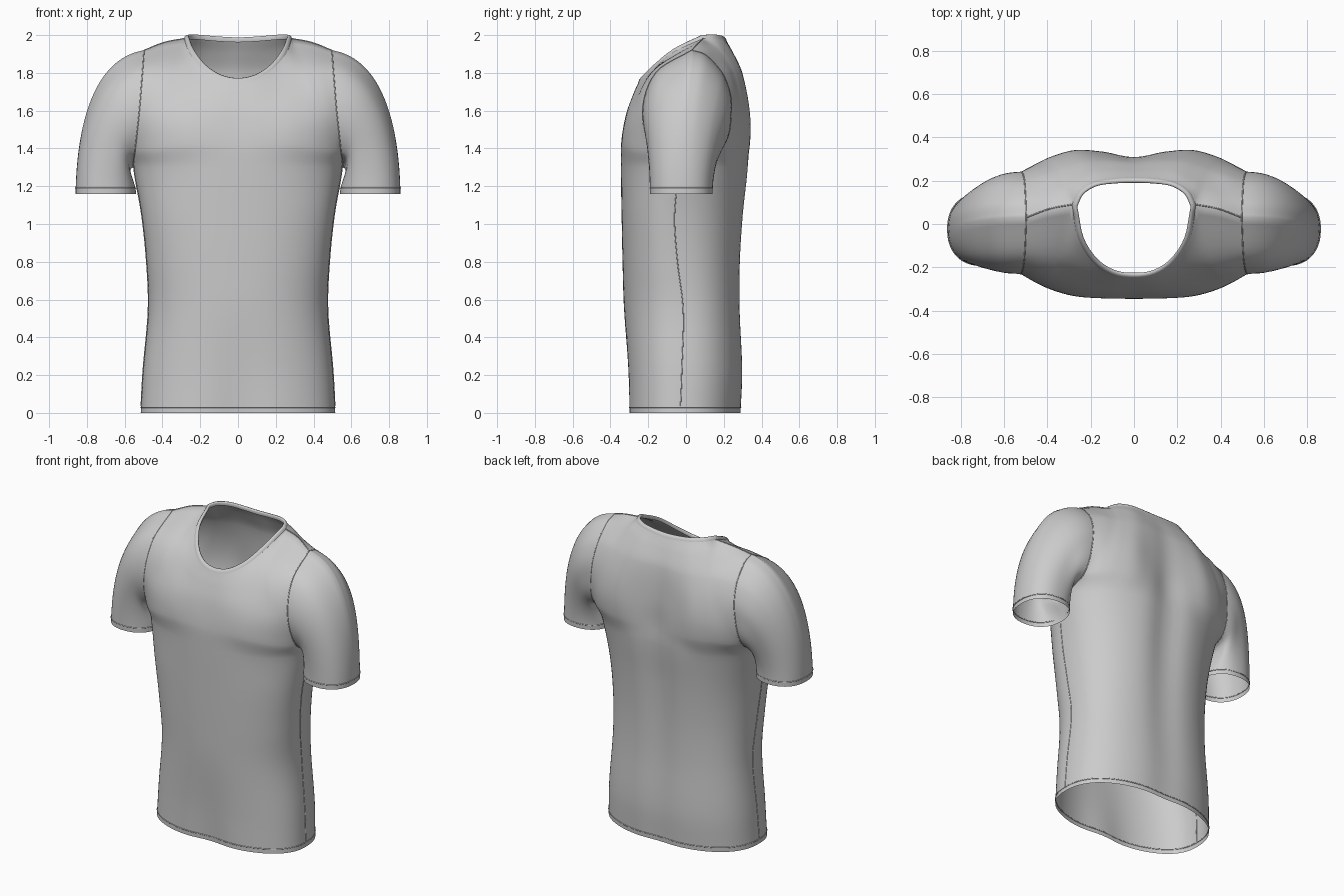
import bpy, bmesh, math
from mathutils import Vector as V

if "Cube" in bpy.data.objects:
    bpy.data.objects.remove(bpy.data.objects["Cube"])

COLS, STEP = 24, 6   # columns per half panel, rows between key sections


def smooth_path(keys, knots, n):
    """Smooth interpolation through points (or whole rows) at given knots."""
    def slope(i):
        a, b = max(i - 1, 0), min(i + 1, len(keys) - 1)
        return (keys[b] - keys[a]) / (knots[b] - knots[a])
    out = []
    for i in range(len(keys) - 1):
        h = knots[i + 1] - knots[i]
        for s in range(n):
            out.append(hermite(keys[i], keys[i + 1], slope(i) * h, slope(i + 1) * h, s / n))
    return out + [keys[-1].copy()]


def hermite(p, q, tp, tq, t):
    return (p * (2*t**3 - 3*t*t + 1) + tp * (t**3 - 2*t*t + t)
            + q * (3*t*t - 2*t**3) + tq * (t**3 - t*t))


def row(pts, n, mirrored=True):
    """Half row starting on the centre line; its mirror image steers the start."""
    pts = [V(p) for p in pts]
    if not mirrored:
        return smooth_path(pts, list(range(len(pts))), n)
    full = [V((-pts[1].x, pts[1].y, pts[1].z))] + pts
    return smooth_path(full, list(range(len(full))), n)[n:]


def add_grid(bm, rows, closed=False):
    vs = [[bm.verts.new(p) for p in r] for r in rows]
    n = len(rows[0])
    for a, b in zip(vs, vs[1:]):
        for j in range(n if closed else n - 1):
            k = (j + 1) % n
            bm.faces.new((a[j], a[k], b[k], b[j]))


def finish(name, bm, mirror=False):
    bmesh.ops.remove_doubles(bm, verts=bm.verts, dist=0.0004)
    bmesh.ops.recalc_face_normals(bm, faces=bm.faces)
    for f in bm.faces:
        f.smooth = True
    me = bpy.data.meshes.new(name)
    bm.to_mesh(me)
    bm.free()
    ob = bpy.data.objects.new(name, me)
    bpy.context.collection.objects.link(ob)
    if mirror:
        m = ob.modifiers.new("mirror", "MIRROR")
        m.use_clip = True
    return ob


def seam(name, pts, closed=False):
    """Thin raised stitch line on both halves of the shirt."""
    cu = bpy.data.curves.new(name, "CURVE")
    cu.dimensions = "3D"
    cu.bevel_depth, cu.bevel_resolution = 0.003, 1
    for sx in (1, -1):
        sp = cu.splines.new("POLY")
        sp.points.add(len(pts) - 1)
        for q, p in zip(sp.points, pts):
            q.co = (sx * p.x, p.y, p.z, 1)
        sp.use_cyclic_u = closed
    ob = bpy.data.objects.new(name, cu)
    bpy.context.collection.objects.link(ob)


# Lower torso sections: z, half width, front y, back y, side seam y, front dip, back groove
LOWER = [(0, .515, -.312, .297, -.03, .025, .012), (.22, .503, -.314, .307, -.022, .012, .015),
         (.55, .475, -.328, .295, -.015, 0, .02), (.8, .484, -.336, .298, -.045, 0, .025),
         (1.05, .51, -.341, .315, -.06, 0, .032), (1.3, .552, -.345, .34, -.03, 0, .035)]


def section(z, w, f, b, s, dip, groove, back):
    pts = []
    for j in range(COLS + 1):
        a = j / COLS * math.pi / 2
        x = w * math.sin(a) ** .85
        y = s + ((b if back else f) - s) * max(math.cos(a), 0) ** .85
        y += -groove * math.exp(-(x / .11) ** 2) if back else dip * math.exp(-(x / .13) ** 2)
        pts.append(V((x, y, z)))
    return pts


# Upper torso: chest, armhole and neckline rows from centre to sleeve seam
SHOULDER = [(.285, .09, 1.982), (.39, .07, 1.962), (.497, .03, 1.92)]
FRONT = [[(0, -.343, 1.42), (.14, -.343, 1.42), (.275, -.333, 1.42), (.39, -.3, 1.41),
          (.47, -.255, 1.4), (.525, -.205, 1.395), (.545, -.17, 1.385)],
         [(0, -.318, 1.57), (.13, -.32, 1.57), (.26, -.31, 1.58), (.36, -.29, 1.59),
          (.43, -.268, 1.6), (.48, -.25, 1.6), (.523, -.23, 1.59)],
         [(0, -.284, 1.675), (.115, -.278, 1.685), (.225, -.24, 1.73), (.31, -.2, 1.78),
          (.36, -.175, 1.81), (.43, -.168, 1.81), (.506, -.16, 1.8)]]
BACK = [[(0, .305, 1.42), (.14, .333, 1.42), (.275, .335, 1.42), (.39, .3, 1.42),
         (.47, .255, 1.41), (.525, .205, 1.4), (.545, .178, 1.385)],
        [(0, .308, 1.6), (.13, .326, 1.6), (.26, .337, 1.6), (.36, .312, 1.6),
         (.43, .283, 1.6), (.48, .262, 1.6), (.523, .24, 1.6)],
        [(0, .288, 1.8), (.115, .297, 1.8), (.225, .295, 1.8), (.31, .27, 1.8),
         (.36, .25, 1.8), (.43, .227, 1.8), (.506, .203, 1.78)],
        [(0, .25, 1.9), (.1, .253, 1.9), (.2, .243, 1.91), (.28, .198, 1.927),
         (.33, .165, 1.925), (.41, .14, 1.905), (.5, .11, 1.89)]]
NECK_FRONT = row([(0, -.25, 1.755), (.1, -.235, 1.773), (.19, -.175, 1.828),
                  (.258, -.065, 1.912), (.285, .09, 1.982)], 4)
NECK_BACK = row([(0, .215, 1.97), (.1, .21, 1.974), (.19, .193, 1.981),
                 (.255, .15, 1.986), (.285, .09, 1.982)], 4)
shoulder = row(SHOULDER, 4, False)


def panel(upper, neck, knots, back):
    rows = [section(*s, back) for s in LOWER]
    rows += [row(r, 4) for r in upper] + [neck + shoulder[1:]]
    ks = [s[0] for s in LOWER] + knots
    cols = [smooth_path([r[j] for r in rows], ks, STEP) for j in range(COLS + 1)]
    return [list(r) for r in zip(*cols)]


front = panel(FRONT, NECK_FRONT, [1.4, 1.58, 1.76, 1.92], False)
back = panel(BACK, NECK_BACK, [1.4, 1.6, 1.8, 1.9, 1.99], True)
pit = STEP * (len(LOWER) - 1)
for i in range(pit + 1):          # close the side seam up to the armpit
    front[i][-1] = back[i][-1] = (front[i][-1] + back[i][-1]) / 2

# Torso
bm = bmesh.new()
add_grid(bm, front)
add_grid(bm, back)
finish("shirt_body", bm, True)

# Sleeves: each armhole point sweeps out and down to the cuff oval
arm_f = [r[-1] for r in front[pit:]]
arm_b = [r[-1] for r in back[pit:]]


def fractions(pts):
    d = [0]
    for a, b in zip(pts, pts[1:]):
        d.append(d[-1] + (b - a).length)
    return [x / d[-1] for x in d]


def cuff_point(a):
    c, s = math.cos(a), math.sin(a)
    return V((.7 + .16 * math.copysign(abs(c) ** .88, c),
              -.025 + .166 * math.copysign(abs(s) ** .88, s), 1.16))


armhole = arm_f + arm_b[-2:0:-1]
angles = [-math.pi * (1 - t) for t in fractions(arm_f)]
angles += [math.pi * (1 - t) for t in fractions(arm_b)][-2:0:-1]
cuff = [cuff_point(a) for a in angles]
rings = []
for k in range(25):
    ring = []
    for p, q in zip(armhole, cuff):
        d = (q - p).length
        ring.append(hermite(p, q, V((.95, 0, -.15)) * d, V((.02, 0, -1.3)) * d, k / 24))
    rings.append(ring)
bm = bmesh.new()
add_grid(bm, rings, True)
finish("sleeves", bm, True)

# Collar band: rolled strip following the neckline
half = NECK_FRONT + NECK_BACK[-2::-1]
loop = half + [V((-p.x, p.y, p.z)) for p in half[-2:0:-1]]
bands = []
for inward, up in ((-.002, -.004), (.002, .008), (.01, .017), (.02, .018), (.025, .011), (.02, -.008)):
    band = []
    for p in loop:
        d = V((-p.x, -.02 - p.y, 0)).normalized()
        band.append(p + d * inward + V((0, 0, up)))
    bands.append(band)
bm = bmesh.new()
add_grid(bm, bands, True)
finish("collar", bm)

# Stitch lines
seam("armhole_seam", armhole, True)
seam("shoulder_seam", shoulder)
seam("side_seam", [r[-1] for r in front[1:pit + 1]])
seam("cuff_seam", [p + V((0, 0, .03)) for p in cuff], True)
for nm, pan in (("front_hem_seam", front), ("back_hem_seam", back)):
    seam(nm, [a.lerp(b, .8) for a, b in zip(pan[0], pan[1])])
